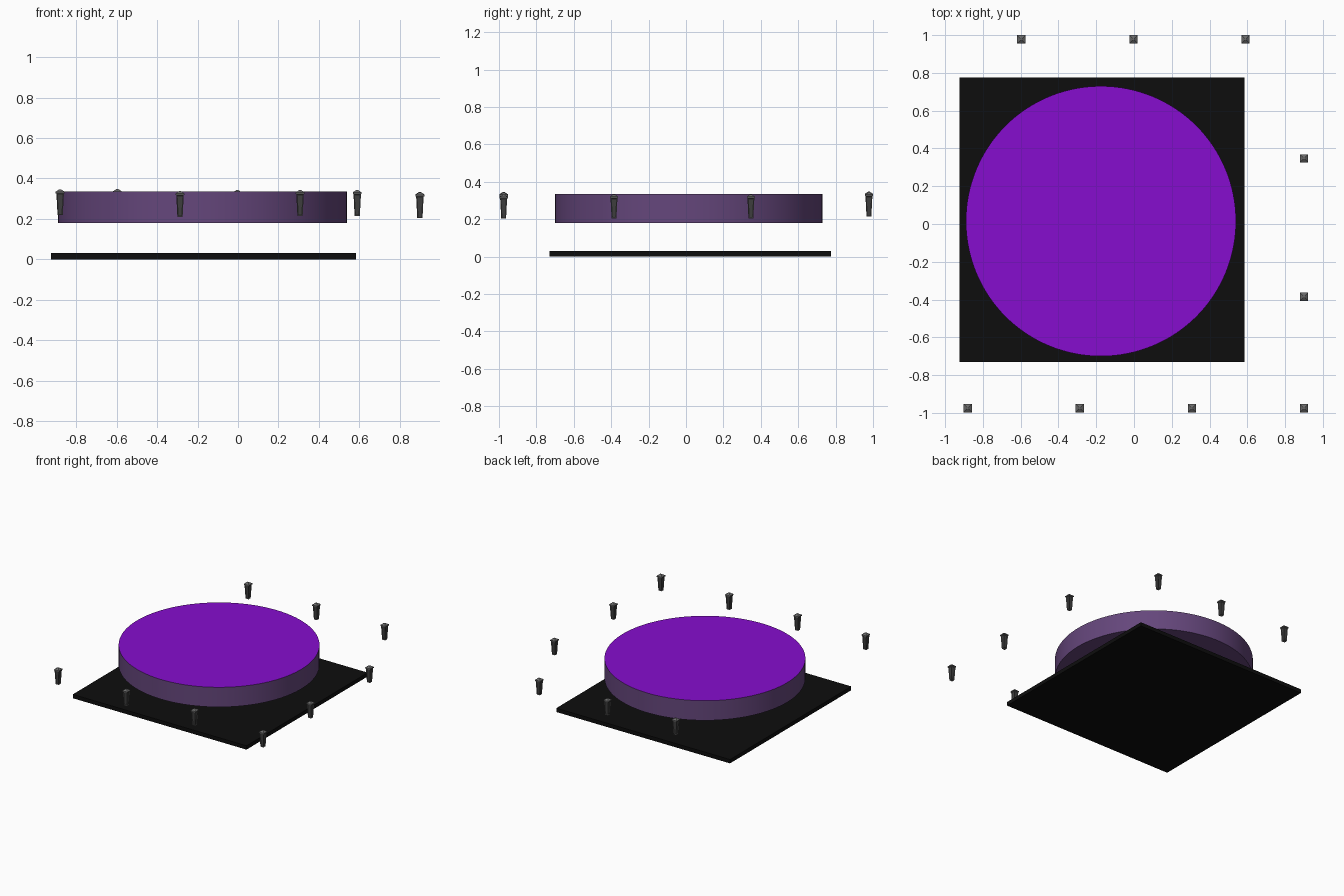
import bpy, bmesh, math

if "Cube" in bpy.data.objects:
    bpy.data.objects.remove(bpy.data.objects["Cube"])


def mat(name, r, g, b):
    m = bpy.data.materials.new(name)
    m.diffuse_color = (r, g, b, 1)
    m.use_nodes = True
    m.node_tree.nodes["Principled BSDF"].inputs["Base Color"].default_value = m.diffuse_color
    return m


black = mat("black", 0.004, 0.004, 0.004)
violet = mat("bright violet", 0.24, 0.004, 0.62)
plum = mat("dull purple", 0.13, 0.062, 0.2)
grey = mat("metal grey", 0.14, 0.14, 0.14)
dark = mat("dark grey", 0.05, 0.05, 0.05)


def make(name, bm, mats, loc=(0, 0, 0)):
    bmesh.ops.recalc_face_normals(bm, faces=bm.faces[:])
    me = bpy.data.meshes.new(name)
    bm.to_mesh(me)
    bm.free()
    for m in mats:
        me.materials.append(m)
    ob = bpy.data.objects.new(name, me)
    ob.location = loc
    bpy.context.collection.objects.link(ob)
    return ob


def square_loft(bm, rings):
    """Closed square-section solid through (half width, z) rings."""
    loops = [[bm.verts.new((sx * h, sy * h, z))
              for sx, sy in ((-1, -1), (1, -1), (1, 1), (-1, 1))]
             for h, z in rings]
    sides = []
    for a, b in zip(loops, loops[1:]):
        for i in range(4):
            j = (i + 1) % 4
            sides.append(bm.faces.new((a[i], a[j], b[j], b[i])))
    bm.faces.new(loops[0][::-1])
    bm.faces.new(loops[-1])
    return sides


# Base plate
bm = bmesh.new()
bmesh.ops.create_cube(bm, size=1)
bmesh.ops.scale(bm, vec=(1.51, 1.505, 0.03), verts=bm.verts[:])
make("base_plate", bm, [black], (-0.17, 0.0225, 0.015))

# Floating disc: bright top face, dull sides and underside
bm = bmesh.new()
bmesh.ops.create_cone(bm, cap_ends=True, segments=128,
                      radius1=0.715, radius2=0.715, depth=0.155)
bm.normal_update()
for f in bm.faces:
    f.material_index = 1 if f.normal.z > 0.5 else 0
    f.smooth = abs(f.normal.z) < 0.5
for e in bm.edges:
    e.smooth = len({f.material_index for f in e.link_faces}) == 1 and \
        all(f.smooth for f in e.link_faces)
make("floating_disc", bm, [plum, violet], (-0.175, 0.015, 0.2575))

# Lanterns around the disc: tapered body with recessed panes, pyramid cap
posts = [(-0.597, 0.978, 0.22), (-0.003, 0.978, 0.215), (0.59, 0.978, 0.215),
         (0.9, 0.347, 0.205), (0.9, -0.385, 0.205), (0.9, -0.975, 0.203),
         (0.307, -0.975, 0.215), (-0.287, -0.975, 0.21), (-0.88, -0.975, 0.218)]
for n, (x, y, z) in enumerate(posts, 1):
    bm = bmesh.new()
    panes = square_loft(bm, [(0.013, 0), (0.0185, 0.108)])
    bmesh.ops.recalc_face_normals(bm, faces=bm.faces[:])
    bmesh.ops.inset_individual(bm, faces=panes, thickness=0.006, depth=-0.004)
    for f in panes:
        f.material_index = 1
    make(f"lantern_body_{n}", bm, [grey, dark], (x, y, z))
    bm = bmesh.new()
    square_loft(bm, [(0.022, 0.108), (0.022, 0.116), (0.004, 0.128)])
    make(f"lantern_cap_{n}", bm, [grey], (x, y, z))
